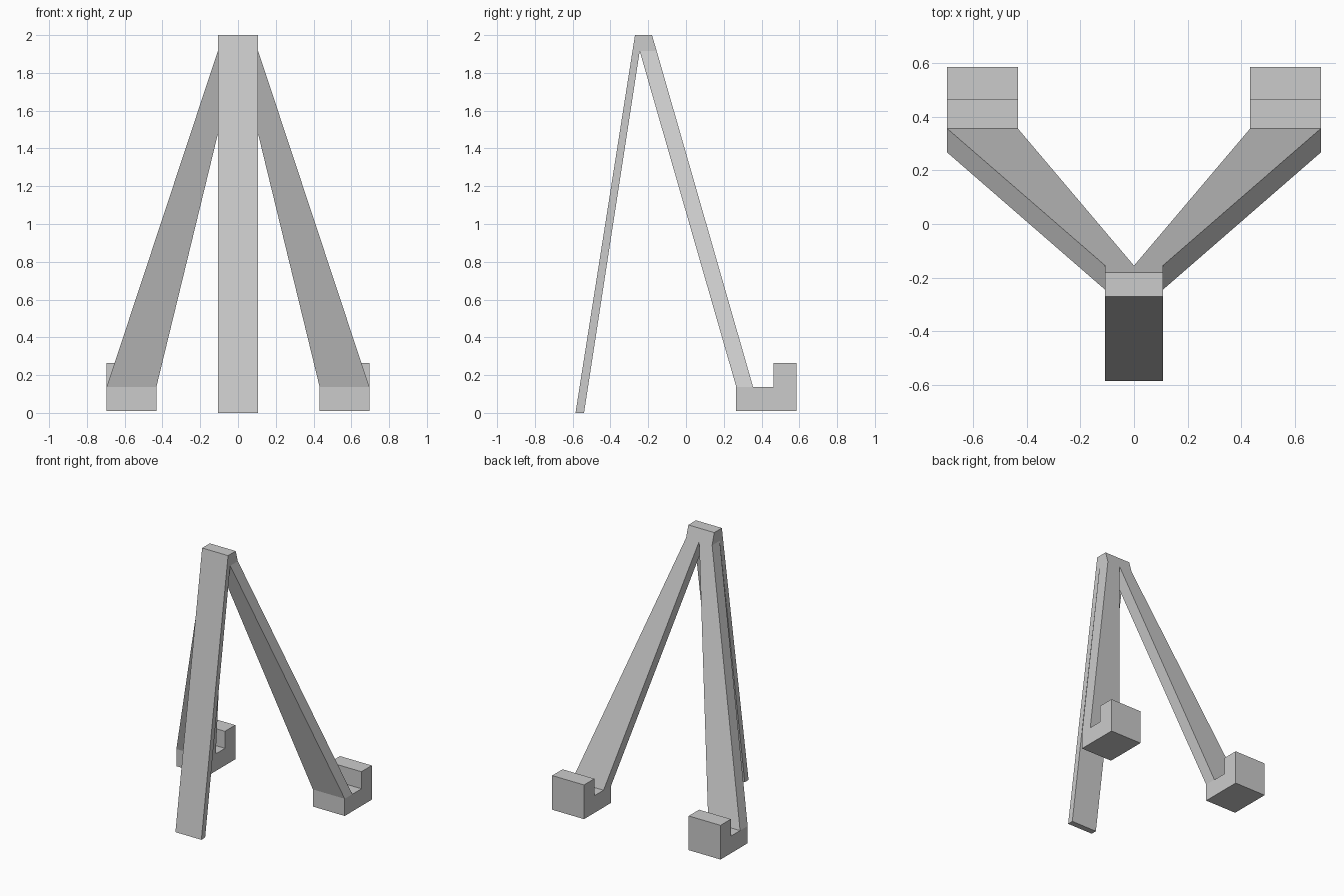
import bpy, bmesh

if "Cube" in bpy.data.objects:
    bpy.data.objects.remove(bpy.data.objects["Cube"])


def loft(name, ring_a, ring_b):
    """Closed solid between two matching rings of points."""
    bm = bmesh.new()
    a = [bm.verts.new(p) for p in ring_a]
    b = [bm.verts.new(p) for p in ring_b]
    n = len(a)
    bm.faces.new(a)
    bm.faces.new(b[::-1])
    for i in range(n):
        j = (i + 1) % n
        bm.faces.new((a[i], b[i], b[j], a[j]))
    bmesh.ops.recalc_face_normals(bm, faces=bm.faces)
    mesh = bpy.data.meshes.new(name)
    bm.to_mesh(mesh)
    bm.free()
    obj = bpy.data.objects.new(name, mesh)
    bpy.context.collection.objects.link(obj)
    return obj


def prism(name, profile, x0, x1):
    """Side profile (y, z) extruded along x."""
    return loft(name, [(x0, y, z) for y, z in profile],
                [(x1, y, z) for y, z in profile])


def rect(x0, x1, y0, y1, z):
    return [(x0, y0, z), (x1, y0, z), (x1, y1, z), (x0, y1, z)]


HALF = 0.107                  # half width of the central strut
JOIN = 1.915                  # height where the legs meet the head
IN, OUT = 0.432, 0.695        # foot extents in x
FRONT, STEP = 0.266, 0.138    # foot front and ledge height

# Central strut, tapering downwards, with the head on top
prism("support_strut_and_head",
      [(-0.585, 0), (-0.54, 0), (-0.245, JOIN), (-0.155, JOIN),
       (-0.18, 2), (-0.27, 2)], -HALF, HALF)

foot_profile = [(FRONT, 0.01), (0.585, 0.01), (0.585, 0.265),
                (0.463, 0.265), (0.463, STEP), (FRONT, STEP)]

for side, s in (("left", -1), ("right", 1)):
    # Splayed leg, widening towards the foot
    loft(f"leg_{side}",
         rect(0, s * HALF, -0.245, -0.155, JOIN),
         rect(s * IN, s * OUT, FRONT, 0.355, STEP))
    # Foot with raised lip
    prism(f"foot_{side}", foot_profile, s * IN, s * OUT)
